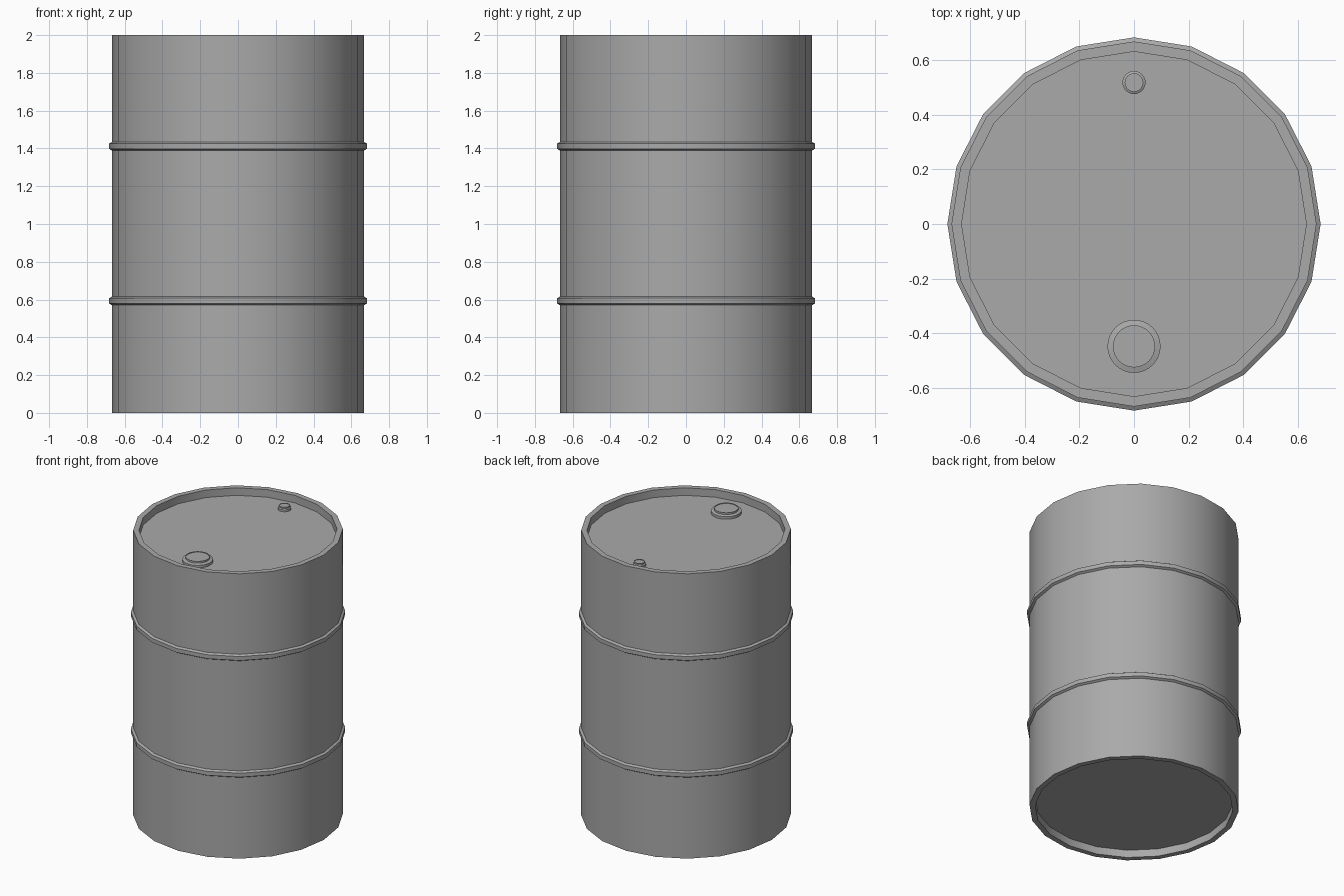
import bpy
import math

SIDES = 20
LID_DEPTH = 0.053

cube = bpy.data.objects.get("Cube")
if cube:
    bpy.data.objects.remove(cube, do_unlink=True)

steel = bpy.data.materials.new("grey steel")
steel.use_nodes = True
grey = (0.4, 0.4, 0.4, 1)
steel.diffuse_color = grey
steel.node_tree.nodes["Principled BSDF"].inputs["Base Color"].default_value = grey


def lathe(name, profile, sides, location=(0, 0, 0), closed=False):
    """Revolve (radius, height) points about z; a zero radius becomes a pole."""
    verts, rings, faces = [], [], []
    for r, z in profile:
        count = sides if r else 1
        rings.append([len(verts) + i for i in range(count)])
        for i in range(count):
            a = math.tau * i / sides
            verts.append((r * math.cos(a), r * math.sin(a), z))
    pairs = list(zip(rings, rings[1:]))
    if closed:
        pairs.append((rings[-1], rings[0]))
    for low, high in pairs:
        if len(low) == 1:
            faces.append(high[::-1])
        elif len(high) == 1:
            faces.append(low)
        else:
            for i in range(sides):
                j = (i + 1) % sides
                faces.append((low[i], low[j], high[j], high[i]))
    mesh = bpy.data.meshes.new(name)
    mesh.from_pydata(verts, [], faces)
    mesh.materials.append(steel)
    obj = bpy.data.objects.new(name, mesh)
    obj.location = location
    bpy.context.collection.objects.link(obj)
    bpy.ops.object.select_all(action="DESELECT")
    obj.select_set(True)
    bpy.context.view_layer.objects.active = obj
    bpy.ops.object.shade_smooth_by_angle(angle=math.radians(30))
    return obj


# Drum shell with recessed base and lid
R, INNER = 0.667, 0.63
lathe("drum_body", [
    (0, LID_DEPTH), (INNER, LID_DEPTH), (INNER, 0), (R, 0),
    (R, 2), (INNER, 2), (INNER, 2 - LID_DEPTH), (0, 2 - LID_DEPTH)], SIDES)

# Chamfered rolling hoops
for name, z in (("lower_hoop", 0.593), ("upper_hoop", 1.412)):
    lathe(name, [(R - 0.01, -0.023), (R, -0.023), (0.682, -0.014), (0.682, 0.014),
                 (R, 0.023), (R - 0.01, 0.023)], SIDES, (0, 0, z), closed=True)

# Screw caps on the lid: flange, collar and a slightly sunken plug
for name, y, flange, collar, height in (
        ("large_cap", -0.447, 0.097, 0.077, 0.036),
        ("small_cap", 0.517, 0.042, 0.034, 0.028)):
    lathe(name, [(flange, 0), (flange, height * 0.5), (collar, height * 0.65),
                 (collar, height), (collar * 0.94, height),
                 (collar * 0.94, height - 0.004), (0, height - 0.004)],
          32, (0, y, 2 - LID_DEPTH))
